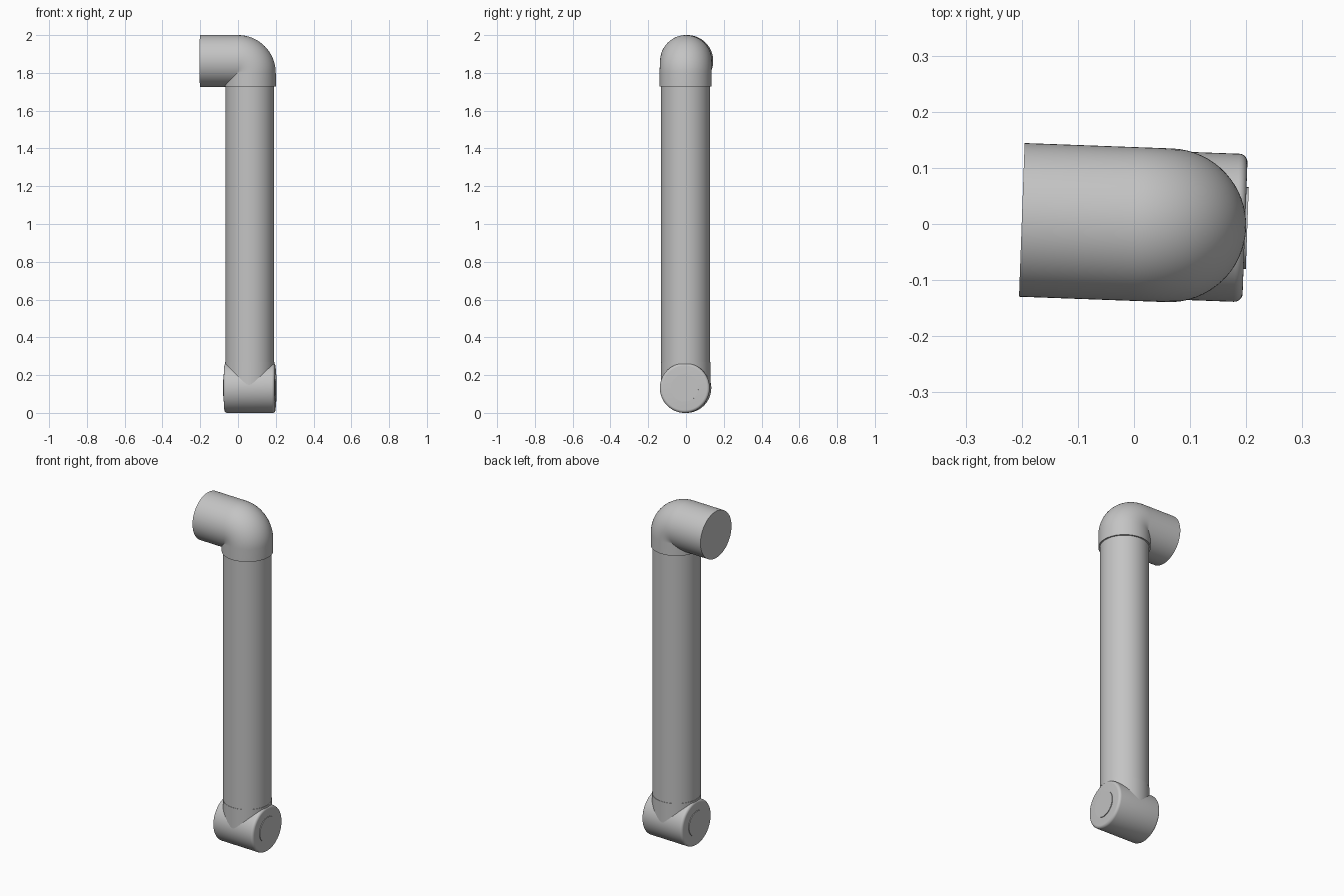
import bpy, bmesh, math
from mathutils import Vector, Matrix

cube = bpy.data.objects.get("Cube")
if cube:
    bpy.data.objects.remove(cube, do_unlink=True)

SIDES = 64
TILT = Matrix.Rotation(math.radians(-2.1), 4, 'Z')   # whole link is turned slightly
TUBE_X = 0.063
ELBOW_R, ELBOW_Z = 0.137, 1.863
JOINT_R = 0.132

grey = bpy.data.materials.new("light grey")
grey.use_nodes = True
colour = (0.55, 0.55, 0.55, 1)
grey.diffuse_color = colour
grey.node_tree.nodes["Principled BSDF"].inputs["Base Color"].default_value = colour


def sweep(name, rings):
    """Skin circles given as (centre, axis direction in the xz plane, radius)."""
    bm = bmesh.new()
    loops = []
    for centre, axis, radius in rings:
        u = Vector((0, 1, 0))
        v = Vector(axis).normalized().cross(u)
        loops.append([bm.verts.new(Vector(centre) + radius * (math.cos(a) * u + math.sin(a) * v))
                      for a in (math.tau * i / SIDES for i in range(SIDES))])
    for low, high in zip(loops, loops[1:]):
        for i in range(SIDES):
            j = (i + 1) % SIDES
            bm.faces.new((low[i], low[j], high[j], high[i]))
    bm.faces.new(loops[0][::-1])
    bm.faces.new(loops[-1])
    bm.transform(TILT)
    mesh = bpy.data.meshes.new(name)
    bm.to_mesh(mesh)
    bm.free()
    mesh.materials.append(grey)
    obj = bpy.data.objects.new(name, mesh)
    bpy.context.collection.objects.link(obj)
    bpy.ops.object.select_all(action='DESELECT')
    obj.select_set(True)
    bpy.context.view_layer.objects.active = obj
    bpy.ops.object.shade_smooth_by_angle(angle=math.radians(35))
    return obj


def upright(name, z0, z1, radius):
    return sweep(name, [((TUBE_X, 0, z), (0, 0, 1), radius) for z in (z0, z1)])


# Long tube and the short collar that joins it to the lower hub
upright("main_tube", 0.265, 1.74, 0.129)
upright("hub_collar", JOINT_R, 0.27, 0.131)

# Elbow: straight arm, tight quarter bend, short sleeve over the tube
bend_z = ELBOW_Z - TUBE_X
rings = [((-0.2, 0, ELBOW_Z), (1, 0, 0), ELBOW_R)]
STEPS = 20
for k in range(STEPS + 1):
    a = math.pi / 2 * k / STEPS
    s, c = math.sin(a), math.cos(a)
    rings.append(((TUBE_X * s, 0, bend_z + TUBE_X * c), (c, 0, -s), ELBOW_R))
rings.append(((TUBE_X, 0, 1.728), (0, 0, -1), ELBOW_R))
sweep("elbow", rings)

# Lower hub: sideways barrel with rounded rims
half, fillet = 0.135, 0.015
profile = []
for k in range(7):
    a = math.pi / 2 * k / 6
    profile.append((-half + fillet * (1 - math.sin(a)), JOINT_R - fillet * (1 - math.cos(a))))
profile = profile[::-1]
profile += [(-x, r) for x, r in reversed(profile)]
# order rings from one end to the other
profile.sort(key=lambda p: p[0])
sweep("lower_hub", [((TUBE_X + x, 0, JOINT_R), (1, 0, 0), r) for x, r in profile])

# Shallow raised disc on each end of the hub
for side, name in ((1, "left_hub_disc"), (-1, "right_hub_disc")):
    ends = sorted((side * (half - 0.004), side * (half + 0.004)))
    sweep(name, [((TUBE_X + x, 0, JOINT_R), (1, 0, 0), 0.073) for x in ends])
